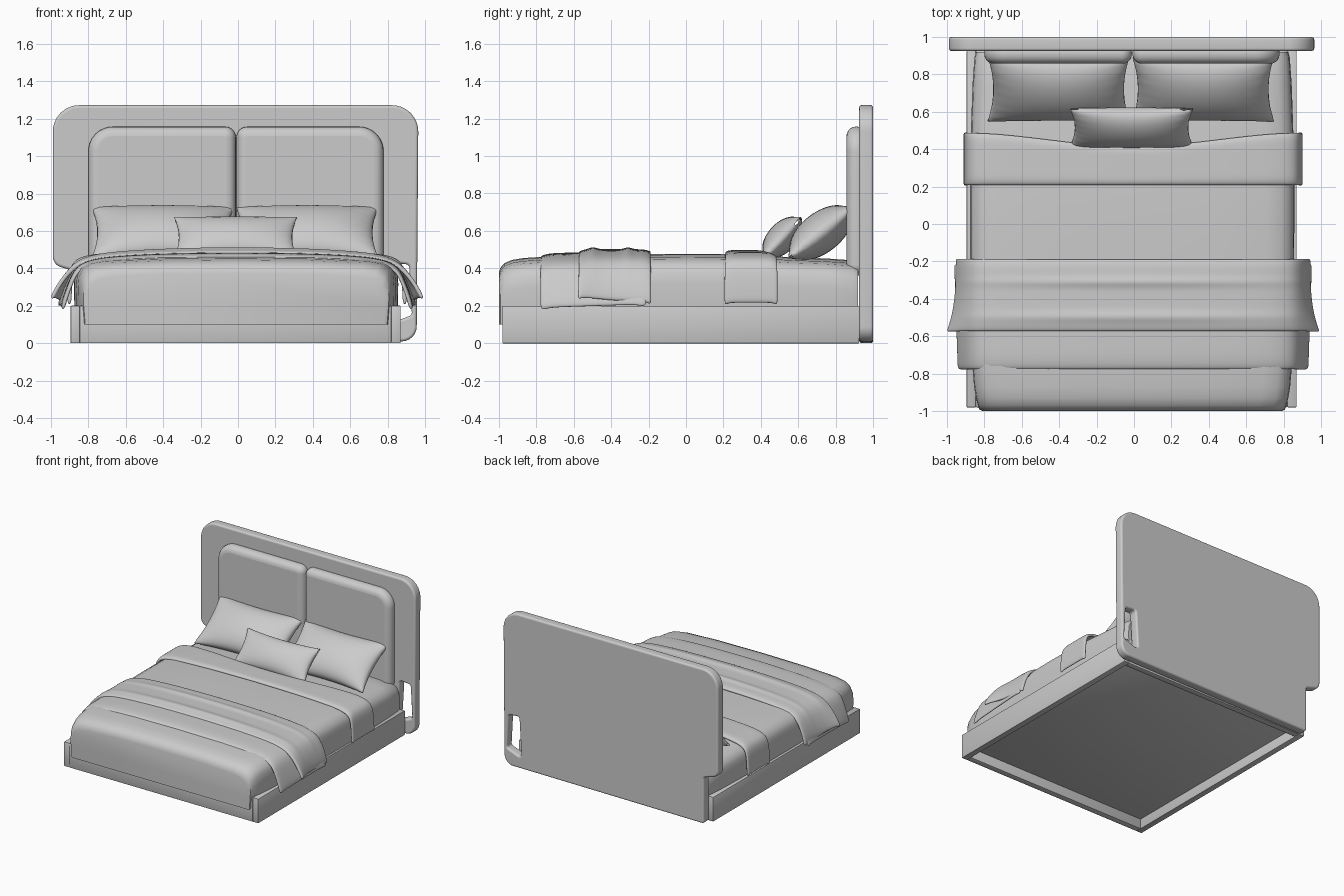
import bpy, bmesh, math
from mathutils import Vector

if "Cube" in bpy.data.objects:
    bpy.data.objects.remove(bpy.data.objects["Cube"], do_unlink=True)

grey = bpy.data.materials.new("soft_grey")
grey.use_nodes = True
grey.diffuse_color = (0.6, 0.6, 0.6, 1)
grey.node_tree.nodes["Principled BSDF"].inputs["Base Color"].default_value = (0.6, 0.6, 0.6, 1)
CX = -0.01  # middle of the bed


def activate(ob):
    bpy.ops.object.select_all(action='DESELECT')
    ob.select_set(True)
    bpy.context.view_layer.objects.active = ob


def finish(name, bm, angle=None):
    me = bpy.data.meshes.new(name)
    bm.to_mesh(me)
    bm.free()
    ob = bpy.data.objects.new(name, me)
    bpy.context.collection.objects.link(ob)
    me.materials.append(grey)
    activate(ob)
    if angle:
        bpy.ops.object.shade_smooth_by_angle(angle=math.radians(angle))
    else:
        bpy.ops.object.shade_smooth()
    return ob


def box(name, lo, hi, bevel=0.004):
    bm = bmesh.new()
    bmesh.ops.create_cube(bm, size=1)
    for v in bm.verts:
        v.co = [l + (c + 0.5) * (h - l) for c, l, h in zip(v.co, lo, hi)]
    bmesh.ops.bevel(bm, geom=bm.edges[:], offset=bevel, segments=2, affect='EDGES', profile=0.5)
    return finish(name, bm, 30)


def loft(name, sections, capped=False):
    """Skin a list of cross-sections that run from front to back."""
    bm = bmesh.new()
    rows = [[bm.verts.new(p) for p in s] for s in sections]
    for a, b in zip(rows, rows[1:]):
        for j in range(len(a) - 1):
            bm.faces.new((a[j], a[j + 1], b[j + 1], b[j]))
        if capped:
            bm.faces.new((a[-1], a[0], b[0], b[-1]))
    if capped:
        bm.faces.new(rows[0][::-1])
        bm.faces.new(rows[-1])
        bmesh.ops.recalc_face_normals(bm, faces=bm.faces)
        return finish(name, bm, 40)
    return finish(name, bm)


def mirrored(half):
    """Half profile from centre outwards -> full profile, left to right."""
    return [(-x, z) for x, z in half[:0:-1]] + half


def fillet(points, steps=8):
    """Round the corners of a polygon given as (x, y, radius)."""
    out = []
    for i, (x, y, r) in enumerate(points):
        p = Vector((x, y))
        a = (Vector(points[i - 1][:2]) - p).normalized()
        b = (Vector(points[(i + 1) % len(points)][:2]) - p).normalized()
        half = a.angle(b) / 2
        centre = p + (a + b).normalized() * r / math.sin(half)
        s, e = [p + d * r / math.tan(half) - centre for d in (a, b)]
        for k in range(steps + 1):
            t = k / steps
            d = s.lerp(e, t).normalized() * r
            out.append(centre + d)
    return out


def slab(name, outlines, y0, y1, bevel):
    """Upright board with rounded rim from filled outlines."""
    cu = bpy.data.curves.new(name, 'CURVE')
    cu.dimensions, cu.fill_mode = '2D', 'BOTH'
    for pts in outlines:
        sp = cu.splines.new('POLY')
        sp.points.add(len(pts) - 1)
        for q, p in zip(sp.points, pts):
            q.co = (p.x, p.y, 0, 1)
        sp.use_cyclic_u = True
    cu.extrude = (y1 - y0) / 2 - bevel
    cu.bevel_depth, cu.bevel_resolution, cu.offset = bevel, 4, -bevel
    ob = bpy.data.objects.new(name, cu)
    bpy.context.collection.objects.link(ob)
    ob.rotation_euler = (math.pi / 2, 0, 0)
    ob.location.y = (y0 + y1) / 2
    activate(ob)
    bpy.ops.object.convert(target='MESH')
    ob = bpy.context.object
    ob.data.materials.clear()
    ob.data.materials.append(grey)
    bpy.ops.object.shade_smooth_by_angle(angle=math.radians(35))


# Headboard with a stepped right side and an opening at the lower left
board = fillet([(-0.86, 0, 0.02), (0.955, 0.01, 0.08), (0.965, 1.272, 0.14),
                (-0.99, 1.272, 0.14), (-0.99, 0.42, 0.06), (-0.86, 0.38, 0.02)])
opening = fillet([(0.80, 0.10, 0.02), (0.93, 0.15, 0.02), (0.915, 0.42, 0.02), (0.82, 0.43, 0.02)])
slab("headboard", [board, opening], 0.925, 1.0, 0.015)

# Two padded headboard cushions
for side, x0, x1 in (("right", -0.80, -0.012), ("left", 0.778, -0.008)):
    slab("headboard_cushion_" + side, [fillet([(x0, 0.36, 0.06), (x1, 0.36, 0.06),
         (x1, 1.157, 0.056), (x0, 1.157, 0.13)])], 0.857, 0.965, 0.05)

# Bed base: side rails, end rails and a raised platform
L, R, F, B, T = -0.895, 0.87, -0.98, 0.925, 0.05
box("base_rail_right", (L, F, 0), (L + T, B, 0.2))
box("base_rail_left", (R - T, F, 0), (R, B, 0.2))
box("base_rail_front", (L + T, F, 0), (R - T, F + T, 0.2))
box("base_rail_back", (L + T, B - T, 0), (R - T, B, 0.2))
box("base_platform", (L + T, F + T, 0.08), (R - T, B - T, 0.19))


# Mattress with fitted cover, overhanging the front rail
def mattress_section(y, w, top):
    half = [(0, top + 0.008), (0.4, top + 0.004), (w - 0.15, top - 0.008), (w - 0.07, top - 0.022),
            (w - 0.025, top - 0.05), (w - 0.005, top - 0.09), (w, top - 0.15), (w - 0.002, 0.2), (w - 0.01, 0.1)]
    return [(CX + x, y, z) for x, z in mirrored(half)]


stations = [(-1.0, 0.8, 0.365), (-0.992, 0.817, 0.395), (-0.97, 0.825, 0.42), (-0.93, 0.835, 0.437),
            (-0.87, 0.845, 0.447), (-0.75, 0.855, 0.455), (-0.45, 0.865, 0.465), (0, 0.867, 0.47),
            (0.3, 0.867, 0.468), (0.55, 0.86, 0.452), (0.75, 0.853, 0.445), (0.89, 0.843, 0.435), (0.92, 0.835, 0.42)]
loft("mattress", [mattress_section(*s) for s in stations], True)


# Draped covers
def cover(name, y0, y1, half, shape, rows=15, thick=0.022):
    """shape(x, t, z) -> offsets (dx, dy, dz); t runs front to back."""
    secs = []
    for i in range(rows):
        t = i / (rows - 1)
        sec = []
        for x, z in mirrored(half):
            dx, dy, dz = shape(abs(x), t, z)
            sec.append((CX + 0.005 + x + math.copysign(dx, x), y0 + (y1 - y0) * t + dy, z + dz))
        secs.append(sec)
    ob = loft(name, secs)
    solid = ob.modifiers.new("thickness", 'SOLIDIFY')
    solid.thickness, solid.offset = thick, -1
    ob.modifiers.new("soft", 'SUBSURF').levels = 2
    ob.modifiers["soft"].render_levels = 2


def edge_drop(t):
    return -0.014 * abs(2 * t - 1) ** 8


def fold_shape(x, t, z):
    dip = 0.5 + 0.5 * math.cos(math.pi * min(x / 0.86, 1))
    return 0, -0.075 * t * dip, edge_drop(t)


def runner_shape(x, t, z):
    hang = max(0, (0.44 - z) / 0.25)
    return 0.02 * hang * t, 0, edge_drop(t) + (0.01 * t - 0.012) * (1 - hang) + 0.02 * t * hang


def throw_shape(x, t, z):
    hang = max(0, (0.45 - z) / 0.22)
    ridge = math.exp(-((t - 0.68) / 0.06) ** 2) + math.exp(-((t - 0.2) / 0.07) ** 2)
    wave = 0.011 * ridge * (1 - min(hang, 1)) * min(1, 1.2 - x)
    return 0.05 * hang * (1 - t) ** 3, 0, edge_drop(t) + wave + hang * 0.03 * (1 - t) ** 2


fold = [(0, 0.498), (0.22, 0.497), (0.45, 0.493), (0.68, 0.484), (0.79, 0.474), (0.86, 0.452),
        (0.892, 0.41), (0.903, 0.33), (0.906, 0.27), (0.908, 0.215)]
runner = [(0, 0.494), (0.22, 0.492), (0.45, 0.487), (0.68, 0.474), (0.79, 0.455), (0.85, 0.425),
          (0.882, 0.38), (0.908, 0.31), (0.928, 0.25), (0.943, 0.19)]
throw = [(0, 0.503), (0.22, 0.501), (0.45, 0.496), (0.68, 0.483), (0.79, 0.465), (0.86, 0.435),
         (0.9, 0.38), (0.927, 0.32), (0.943, 0.27), (0.952, 0.222)]
cover("folded_sheet", 0.205, 0.49, fold, fold_shape)
cover("under_throw", -0.78, -0.21, runner, runner_shape)
cover("top_throw", -0.575, -0.185, throw, throw_shape, rows=25)


# Pillows: two puffed sheets joined at a pinched seam
def pillow(name, loc, hx, hy, thick, tilt, n=28):
    bm = bmesh.new()
    for sign in (1, -1):
        def point(i, j):
            u, v = [math.sin(math.pi / 2 * (2 * k / n - 1)) for k in (i, j)]
            puff = ((1 - u * u) * (1 - v * v)) ** 0.5
            crease = 1 + 0.05 * math.sin(22 * v) * u ** 6
            return (hx * u * (1 - 0.08 * (1 - v * v)), hy * v * (1 - 0.11 * (1 - u * u)),
                    sign * (thick * puff * crease + 0.003))
        grid = [[bm.verts.new(point(i, j)) for j in range(n + 1)] for i in range(n + 1)]
        for i in range(n):
            for j in range(n):
                q = (grid[i][j], grid[i + 1][j], grid[i + 1][j + 1], grid[i][j + 1])
                bm.faces.new(q[::sign])
    bmesh.ops.remove_doubles(bm, verts=bm.verts, dist=0.0065)
    ob = finish(name, bm)
    ob.location = loc
    ob.rotation_euler.x = math.radians(tilt)


pillow("pillow_right", (-0.403, 0.72, 0.59), 0.38, 0.218, 0.105, 38)
pillow("pillow_left", (0.37, 0.72, 0.59), 0.38, 0.218, 0.105, 38)
pillow("small_pillow", (-0.013, 0.515, 0.565), 0.33, 0.148, 0.075, 47)
